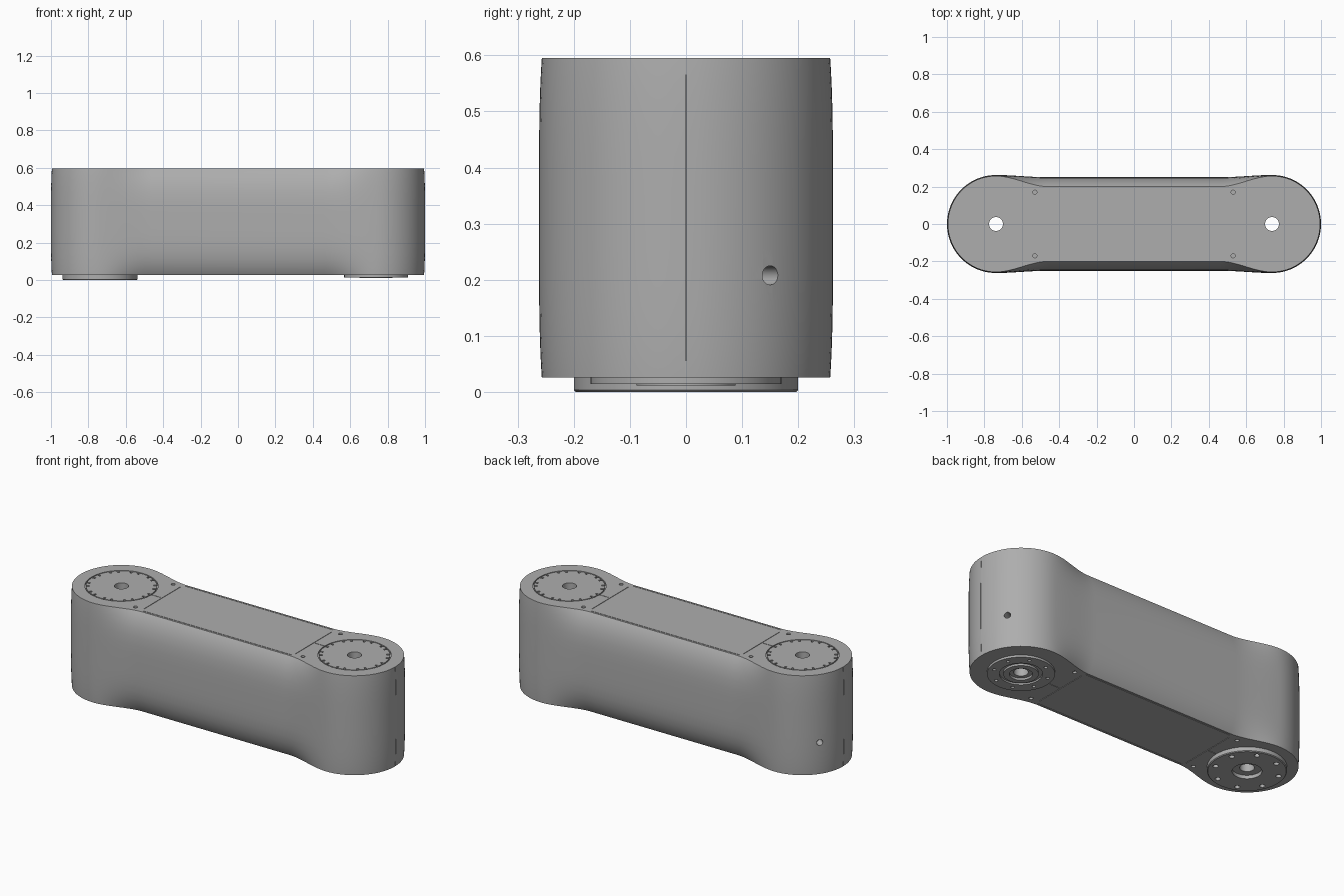
import bpy, bmesh, math
from mathutils import Matrix, Vector

if "Cube" in bpy.data.objects:
    bpy.data.objects.remove(bpy.data.objects["Cube"], do_unlink=True)

CX, BOTTOM, TOP = 0.738, 0.026, 0.595
ENDS = (-1, 1)

grey = bpy.data.materials.new("satin grey")
grey.use_nodes = True
grey.diffuse_color = (0.42, 0.42, 0.42, 1)
grey.node_tree.nodes["Principled BSDF"].inputs["Base Color"].default_value = grey.diffuse_color


def finish(bm, name):
    bmesh.ops.recalc_face_normals(bm, faces=bm.faces[:])
    mesh = bpy.data.meshes.new(name)
    bm.to_mesh(mesh)
    bm.free()
    mesh.materials.append(grey)
    ob = bpy.data.objects.new(name, mesh)
    bpy.context.collection.objects.link(ob)
    return ob


def activate(ob):
    bpy.ops.object.select_all(action='DESELECT')
    ob.select_set(True)
    bpy.context.view_layer.objects.active = ob


def cyl(bm, x, y, z0, z1, r, segs=48):
    bmesh.ops.create_cone(bm, cap_ends=True, segments=segs, radius1=r, radius2=r, depth=z1 - z0,
                          matrix=Matrix.Translation((x, y, (z0 + z1) / 2)))


def box(bm, centre, size, turn=0):
    m = Matrix.Translation(centre) @ Matrix.Rotation(turn, 4, 'Z') @ Matrix.Diagonal((*size, 1))
    bmesh.ops.create_cube(bm, size=1, matrix=m)


def lathe(bm, x, profile, segs=64):
    # Revolve a closed (radius, height) profile about a vertical axis
    rings = []
    for i in range(segs):
        a = math.tau * i / segs
        rings.append([bm.verts.new((x + r * math.cos(a), r * math.sin(a), z)) for r, z in profile])
    n = len(profile)
    for i in range(segs):
        a, b = rings[i], rings[(i + 1) % segs]
        for j in range(n):
            k = (j + 1) % n
            bm.faces.new((a[j], a[k], b[k], b[j]))


def cut(target, build):
    bm = bmesh.new()
    build(bm)
    cutter = finish(bm, "cutter")
    cutter.hide_render = True
    mod = target.modifiers.new("cut", 'BOOLEAN')
    mod.operation, mod.solver, mod.object = 'DIFFERENCE', 'EXACT', cutter
    activate(target)
    bpy.ops.object.modifier_apply(modifier=mod.name)
    bpy.data.objects.remove(cutter, do_unlink=True)


# Housing: two round ends blended into a narrower waist with bulging sides
def outline(t):
    r = 0.262 - 0.005 * t ** 4
    w = 0.2 + 0.05 * (1 - t ** 4)
    quarter = [(CX + r * math.cos(a), r * math.sin(a))
               for a in (math.pi / 2 * i / 20 for i in range(21))]
    for i in range(1, 15):
        s = 1 - i / 14
        quarter.append((0.46 + (CX - 0.46) * s, w + (r - w) * s * s * (3 - 2 * s)))
    half = quarter + [(-x, y) for x, y in reversed(quarter)]
    return half + [(x, -y) for x, y in reversed(half[1:-1])]


bm = bmesh.new()
levels = []
for i in range(17):
    t = math.sin(math.pi / 2 * (i / 8 - 1))
    z = (BOTTOM + TOP) / 2 + t * (TOP - BOTTOM) / 2
    levels.append([bm.verts.new((x, y, z)) for x, y in outline(t)])
for low, high in zip(levels, levels[1:]):
    for j in range(len(low)):
        k = (j + 1) % len(low)
        bm.faces.new((low[j], low[k], high[k], high[j]))
bm.faces.new(levels[0][::-1])
bm.faces.new(levels[-1])
housing = finish(bm, "housing")


def bores(bm):
    for s in ENDS:
        cyl(bm, s * CX, 0, -0.1, 0.7, 0.037)
        # Cable port in the side of each end
        a = math.radians(35)
        d = Vector((s * math.cos(a), math.sin(a), 0))
        m = Matrix.Translation(Vector((s * CX, 0, 0.208)) + d * 0.26) @ d.to_track_quat('Z', 'Y').to_matrix().to_4x4()
        bmesh.ops.create_cone(bm, cap_ends=True, segments=24, radius1=0.017, radius2=0.017, depth=0.1, matrix=m)
        # Screw holes beside the cover, above and below
        for y in (-0.17, 0.17):
            for z in (BOTTOM, TOP):
                cyl(bm, s * 0.53, y, z - 0.012, z + 0.012, 0.011, 16)


def cap_rings(bm):
    for s in ENDS:
        lathe(bm, s * CX, [(0.184, TOP - 0.008), (0.19, TOP - 0.008), (0.19, TOP + 0.01), (0.184, TOP + 0.01)])


def cap_notches(bm):
    for s in ENDS:
        for i in range(20):
            a = math.tau * (i + 0.25 * (i % 2)) / 20
            r = 0.176
            box(bm, (s * CX + r * math.cos(a), r * math.sin(a), TOP), (0.02, 0.011, 0.016), a)


def seams(bm):
    for z in (BOTTOM, TOP):
        for s in ENDS:
            box(bm, (0, s * 0.188, z), (0.94, 0.003, 0.006))
            box(bm, (s * 0.48, 0, z), (0.003, 0.33, 0.006))
            box(bm, (s * 0.518, 0, z), (0.06, 0.003, 0.006))


def end_seams(bm):
    for s in ENDS:
        box(bm, (s * 1.0, 0, 0.31), (0.012, 0.002, 0.7))


for step in (bores, cap_rings, cap_notches, seams, end_seams):
    cut(housing, step)

# Wide mounting flange below the right end, with a stepped bore
bm = bmesh.new()
lathe(bm, -CX, [(0.075, 0), (0.196, 0), (0.2, 0.004), (0.2, 0.03), (0.037, 0.03), (0.037, 0.02), (0.075, 0.02)])
wide_flange = finish(bm, "wide_flange")

# Smaller output flange below the left end, with a raised hub and ring groove
bm = bmesh.new()
lathe(bm, CX, [(0.058, 0.012), (0.088, 0.012), (0.088, 0.023), (0.108, 0.023), (0.108, 0.014),
               (0.17, 0.014), (0.17, 0.03), (0.037, 0.03), (0.037, 0.024), (0.058, 0.024)])
output_flange = finish(bm, "output_flange")


def bolt_circle(x, radius, hole):
    def build(bm):
        for i in range(8):
            a = math.tau * (i + 0.5) / 8
            cyl(bm, x + radius * math.cos(a), radius * math.sin(a), -0.02, 0.024, hole, 16)
    return build


cut(wide_flange, bolt_circle(-CX, 0.165, 0.014))
cut(output_flange, bolt_circle(CX, 0.14, 0.009))

for ob in (housing, wide_flange, output_flange):
    activate(ob)
    bpy.ops.object.shade_smooth_by_angle(angle=math.radians(30))
